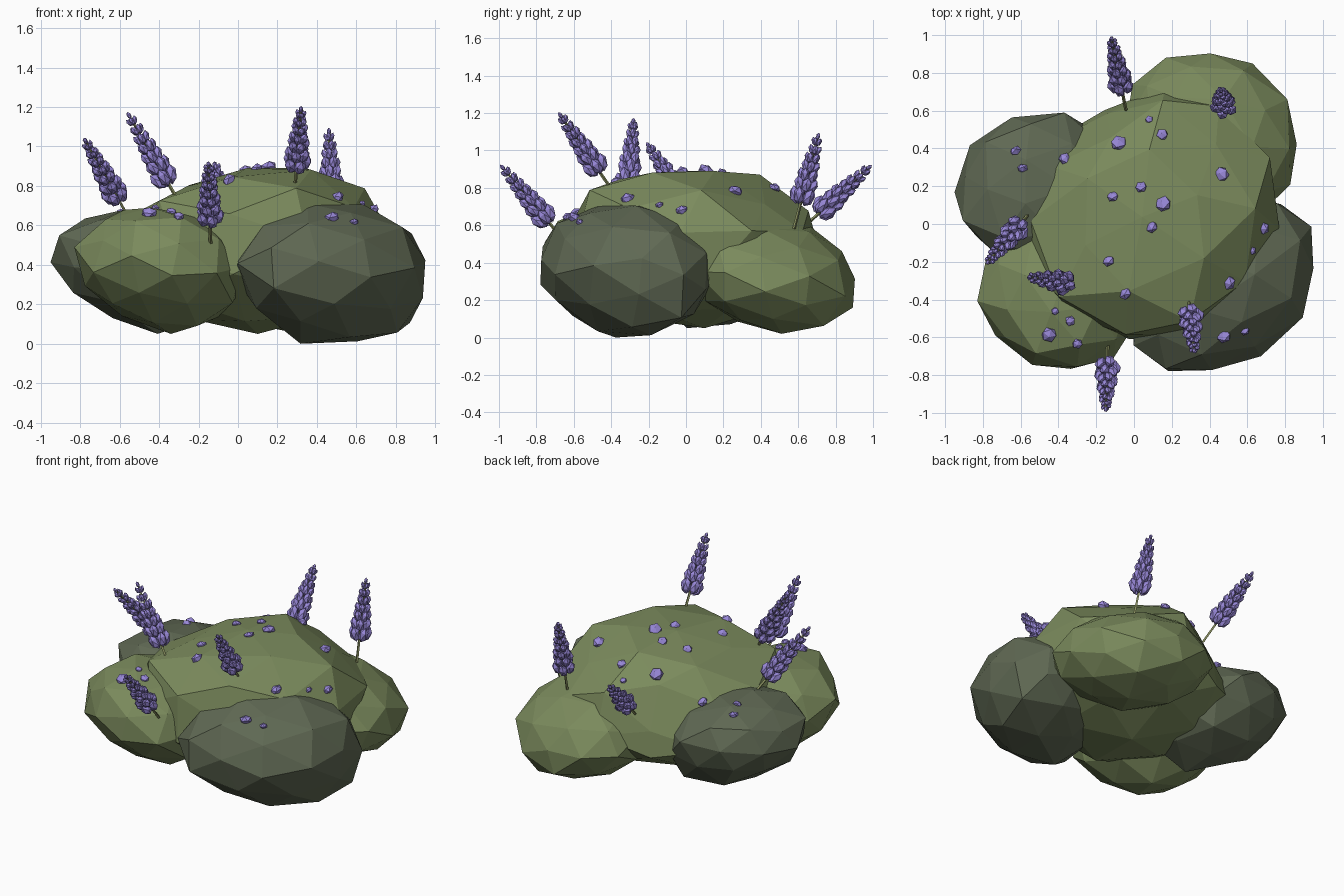
import bpy, bmesh, math, random
from mathutils import Vector, Matrix, Euler
from mathutils.bvhtree import BVHTree

if "Cube" in bpy.data.objects:
    bpy.data.objects.remove(bpy.data.objects["Cube"], do_unlink=True)


def material(name, rgb):
    m = bpy.data.materials.new(name)
    m.use_nodes = True
    m.diffuse_color = (*rgb, 1)
    m.node_tree.nodes["Principled BSDF"].inputs["Base Color"].default_value = (*rgb, 1)
    return m


LIGHT = material("light leaf green", (0.20, 0.26, 0.11))
DARK = material("dark leaf green", (0.115, 0.14, 0.087))
PURPLE = material("lavender purple", (0.32, 0.25, 0.70))
STEM = material("stem green", (0.26, 0.29, 0.12))


def finish(bm, name, mat):
    mesh = bpy.data.meshes.new(name)
    bm.to_mesh(mesh)
    bm.free()
    mesh.materials.append(mat)
    obj = bpy.data.objects.new(name, mesh)
    bpy.context.scene.collection.objects.link(obj)
    return obj


# Faceted foliage lumps: turned ellipsoids, leaned with tilt, with the widest
# level raised by swell below 1, and pressed flat on optional planes
surfaces = []


def lump(name, mat, centre, radii, yaw, heights, seed, swell=1, tilt=0, planes=()):
    rng = random.Random(seed)
    bm = bmesh.new()
    bmesh.ops.create_icosphere(bm, subdivisions=2, radius=1)
    turn = Euler([rng.uniform(0, math.tau) for _ in range(3)]).to_matrix()
    for v in bm.verts:
        v.co = turn @ v.co * rng.uniform(0.94, 1.05)
        v.co.z += tilt * v.co.x
    for axis in range(3):
        values = [v.co[axis] for v in bm.verts]
        start, size = min(values), max(values) - min(values)
        for v in bm.verts:
            t = (v.co[axis] - start) / size
            if axis < 2:
                v.co[axis] = (2 * t - 1) * radii[axis]
            else:
                v.co.z = heights[0] + t ** swell * (heights[1] - heights[0])
    place = Matrix.Translation((*centre, 0)) @ Matrix.Rotation(math.radians(yaw), 4, 'Z')
    bm.transform(place)
    for point, normal in planes:
        n = Vector(normal).normalized()
        for v in bm.verts:
            over = (v.co - Vector(point)).dot(n)
            if over > 0:
                v.co -= n * over
    surfaces.append(BVHTree.FromBMesh(bm))
    finish(bm, name, mat)


lump("main_foliage", LIGHT, (0.05, 0.06), (0.72, 0.67), 0, (0.05, 1.0), 4,
     planes=[((-0.18, 0.54, 0.5), (-0.32, 0.47, 0.25)),
             ((-0.1, 0, 0.88), (-0.46, 0, 0.89)),
             ((0.54, 0, 0.89), (1, 0, 1)),
             ((0, 0.38, 0.89), (0, 0.17, 0.22)),
             ((0.52, 0, 0.9), (0.07, 0.09, 0.17)),
             ((0.52, 0, 0.9), (0.04, -0.05, 0.17)),
             ((0, -0.2, 0.9), (0, -0.06, 0.17)),
             ((0, 0, 0.89), (0, 0, 1))])
lump("front_right_foliage", LIGHT, (-0.39, -0.355), (0.41, 0.45), 225, (0.05, 0.69), 11,
     swell=0.88, tilt=0.15)
lump("back_left_foliage", LIGHT, (0.415, 0.48), (0.42, 0.49), 50, (0.02, 0.65), 23,
     tilt=-0.2)
lump("front_left_dark_foliage", DARK, (0.47, -0.33), (0.56, 0.41), 42, (0.0, 0.71), 31,
     swell=0.95, tilt=-0.12)
lump("back_right_dark_foliage", DARK, (-0.50, 0.18), (0.45, 0.41), 0, (0.05, 0.68), 42,
     swell=0.76, tilt=-0.18)


# Lavender spikes: thin stem with tapering whorls of faceted buds
def bud(bm, centre, direction, width, length):
    turn = direction.to_track_quat('Z', 'Y').to_matrix().to_4x4()
    size = Matrix.Diagonal((width, width, length, 1))
    bmesh.ops.create_icosphere(bm, subdivisions=1, radius=1,
                               matrix=Matrix.Translation(centre) @ turn @ size)


def lavender(name, base, tip, whorls=7, around=5):
    base, tip = Vector(base), Vector(tip)
    along = (tip - base).normalized()
    frame = along.to_track_quat('Z', 'Y')
    root = base - along * 0.06

    bm = bmesh.new()
    bmesh.ops.create_cone(
        bm, cap_ends=True, segments=4, radius1=0.009, radius2=0.006,
        depth=(tip - root).length - 0.02,
        matrix=Matrix.Translation((root + tip) / 2) @ frame.to_matrix().to_4x4())
    finish(bm, name + "_stem", STEM)

    bm = bmesh.new()
    start = base.lerp(tip, 0.27)
    for ring in range(whorls):
        t = ring / whorls
        taper = 1 - 0.72 * t
        centre = start.lerp(tip, t ** 0.9)
        for k in range(around):
            a = math.tau * (k + 0.5 * (ring % 2)) / around
            out = frame @ Vector((math.cos(a), math.sin(a), 0))
            bud(bm, centre + out * 0.042 * taper, along + out * 0.4,
                0.028 * taper + 0.002, 0.045 * taper + 0.006)
    bud(bm, tip - along * 0.015, along, 0.012, 0.02)
    finish(bm, name + "_buds", PURPLE)


SPIKES = [
    ((-0.56, 0.05, 0.65), (-0.78, -0.21, 1.04)),
    ((-0.30, -0.32, 0.72), (-0.56, -0.28, 1.17)),
    ((-0.14, -0.67, 0.54), (-0.15, -0.99, 0.92)),
    ((0.29, -0.41, 0.81), (0.32, -0.68, 1.20)),
    ((0.48, 0.59, 0.63), (0.46, 0.71, 1.09)),
    ((-0.05, 0.64, 0.60), (-0.12, 0.99, 0.92)),
]
for i, (base, tip) in enumerate(SPIKES):
    lavender(f"lavender_{i + 1}", base, tip)

# Small blossoms resting on the foliage: x, y, radius
BLOSSOMS = [
    (-0.63, 0.39, 0.033), (-0.59, 0.30, 0.03), (-0.37, 0.34, 0.035),
    (-0.08, 0.42, 0.045), (0.08, 0.55, 0.022), (0.15, 0.47, 0.033),
    (-0.11, 0.14, 0.033), (0.04, 0.19, 0.033), (0.16, 0.10, 0.045),
    (0.10, -0.02, 0.035), (-0.13, -0.20, 0.035), (-0.04, -0.37, 0.04),
    (0.47, 0.26, 0.043), (0.69, -0.02, 0.036), (0.63, -0.14, 0.024),
    (0.51, -0.31, 0.042), (0.48, -0.60, 0.041), (0.59, -0.57, 0.026),
    (-0.45, -0.58, 0.043), (-0.34, -0.51, 0.029), (-0.30, -0.63, 0.029),
    (-0.42, -0.46, 0.022),
]
UP = Vector((0, 0, 1))
bm = bmesh.new()
for x, y, r in BLOSSOMS:
    hits = [s.ray_cast(Vector((x, y, 3)), -UP) for s in surfaces]
    hits = [h for h in hits if h[0] is not None]
    if hits:
        spot, normal = max(hits, key=lambda h: h[0].z)[:2]
        bud(bm, spot + normal * r * 0.2, normal + UP, r, r * 0.72)
finish(bm, "small_blossoms", PURPLE)
